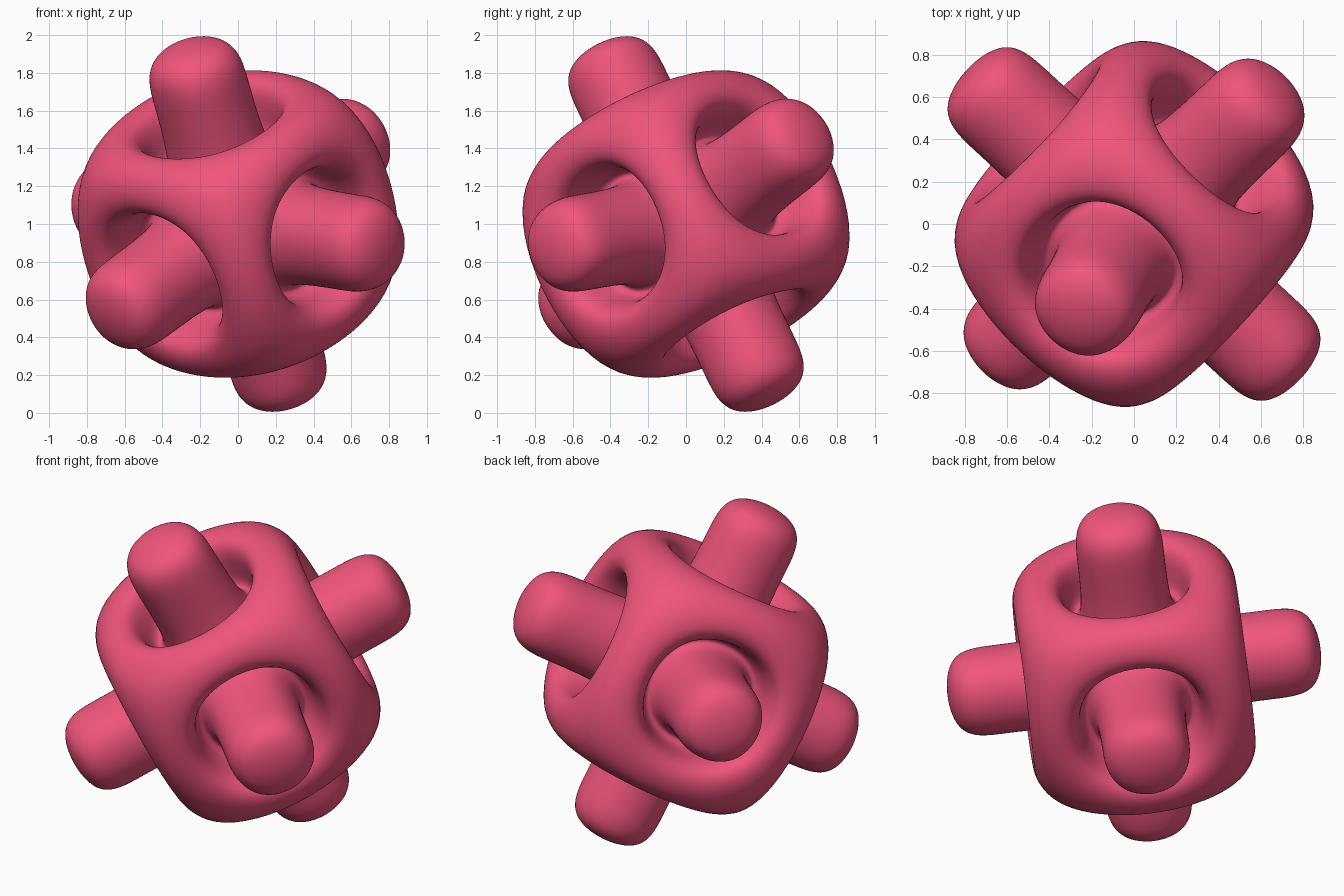
import bpy, bmesh
from mathutils import Matrix, Vector

if "Cube" in bpy.data.objects:
    bpy.data.objects.remove(bpy.data.objects["Cube"])

# tilt of the body: three peg directions, averaged to a clean rotation
rot = Matrix(((-0.260, -0.427, 0.866),
              (0.730, -0.672, -0.127),
              (0.640, 0.617, 0.457))).transposed()
for _ in range(8):
    rot = (rot + rot.inverted().transposed()) * 0.5

# square rings (half width, height) from body corner, into the groove, up the peg
rings = [(0.658, 0.658), (0.385, 0.658), (0.385, 0.37),
         (0.273, 0.37), (0.273, 0.80), (0.273, 1.105)]

bm = bmesh.new()


def add_side(axis, sign):
    """One cube side: rim, sunken groove and peg."""
    n, u, v = Vector(), Vector(), Vector()
    n[axis] = sign
    u[(axis + 1) % 3] = 1
    v[(axis + 2) % 3] = sign
    loops = []
    for w, h in rings:
        loops.append([bm.verts.new(n * h + u * (w * a) + v * (w * b))
                      for a, b in ((1, 1), (-1, 1), (-1, -1), (1, -1))])
    for lo, hi in zip(loops, loops[1:]):
        for i in range(4):
            j = (i + 1) % 4
            bm.faces.new((lo[i], lo[j], hi[j], hi[i]))
    bm.faces.new(loops[-1])


for axis in range(3):
    for sign in (1, -1):
        add_side(axis, sign)

# join the six sides at the cube edges
bmesh.ops.remove_doubles(bm, verts=bm.verts[:], dist=1e-4)
bmesh.ops.recalc_face_normals(bm, faces=bm.faces[:])
bm.transform(Matrix.Translation((0, 0, 1)) @ rot.to_4x4())
for f in bm.faces:
    f.smooth = True

mesh = bpy.data.meshes.new("pegged_cube")
bm.to_mesh(mesh)
bm.free()
body = bpy.data.objects.new("pegged_cube", mesh)
bpy.context.collection.objects.link(body)

# smooth rounding
sub = body.modifiers.new("smooth", 'SUBSURF')
sub.levels = sub.render_levels = 4

mat = bpy.data.materials.new("pink")
mat.diffuse_color = (0.87, 0.09, 0.20, 1)
mat.use_nodes = True
mat.node_tree.nodes["Principled BSDF"].inputs["Base Color"].default_value = mat.diffuse_color
mesh.materials.append(mat)
